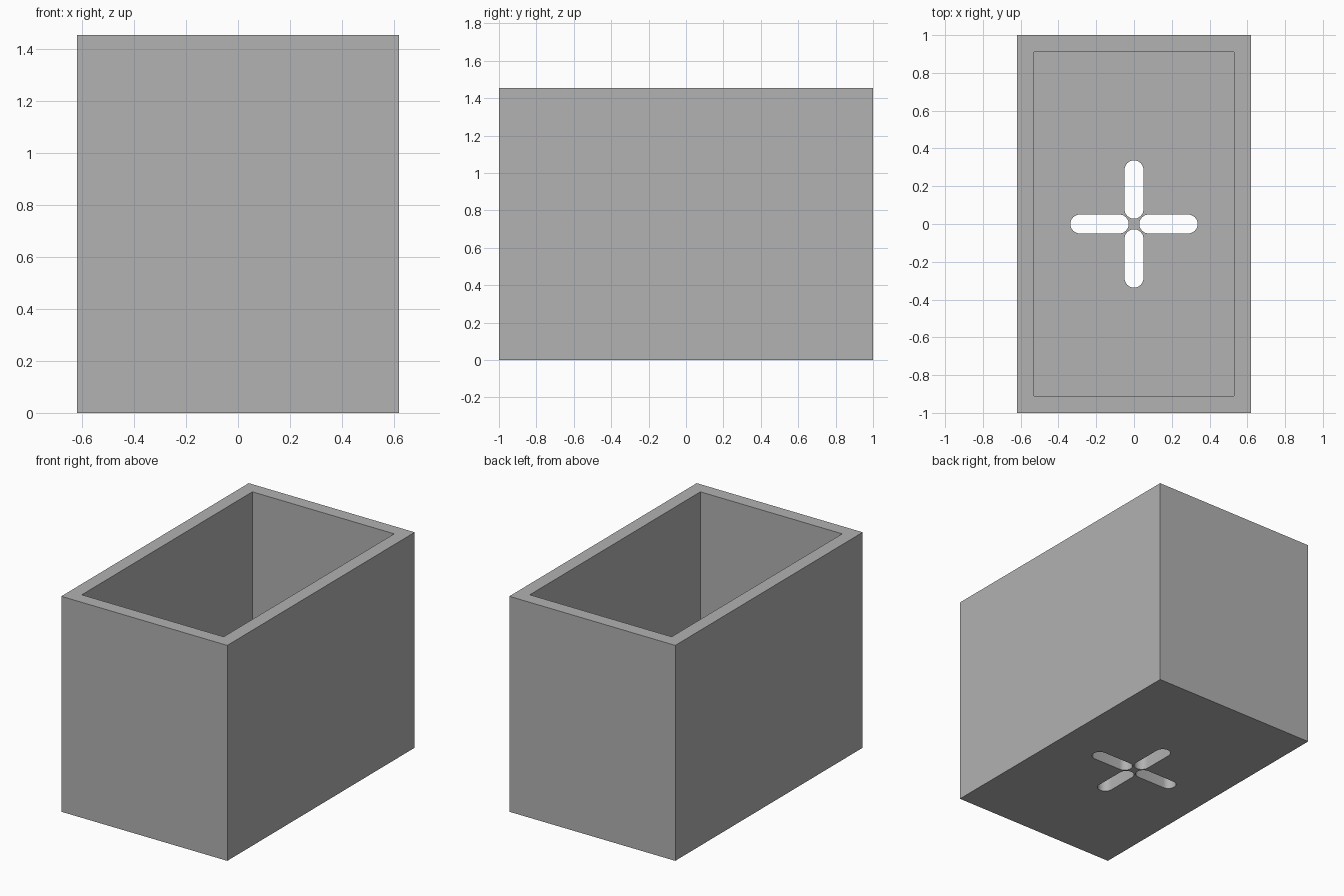
import bpy
import math

old = bpy.data.objects.get("Cube")
if old:
    bpy.data.objects.remove(old, do_unlink=True)

WIDTH, LENGTH, HEIGHT, WALL = 1.24, 2.0, 1.455, 0.09
SLOT_IN, SLOT_OUT, SLOT_R = 0.028, 0.337, 0.05

# Single grey material
grey = bpy.data.materials.new("plain grey")
grey.use_nodes = True
colour = (0.445, 0.445, 0.445, 1)
grey.diffuse_color = colour
grey.node_tree.nodes["Principled BSDF"].inputs["Base Color"].default_value = colour


def prism(name, outline, z0, z1):
    """Extrude a counter-clockwise outline between two heights."""
    n = len(outline)
    verts = [(x, y, z) for z in (z0, z1) for x, y in outline]
    faces = [tuple(reversed(range(n))), tuple(range(n, 2 * n))]
    faces += [(i, (i + 1) % n, (i + 1) % n + n, i + n) for i in range(n)]
    mesh = bpy.data.meshes.new(name)
    mesh.from_pydata(verts, [], faces)
    mesh.materials.append(grey)
    obj = bpy.data.objects.new(name, mesh)
    bpy.context.collection.objects.link(obj)
    return obj


def rectangle(w, l):
    return [(-w / 2, -l / 2), (w / 2, -l / 2), (w / 2, l / 2), (-w / 2, l / 2)]


def slot(turn, steps=16):
    """Round-ended slot pointing outwards, turned about the centre."""
    points = []
    for cx, start in ((SLOT_OUT - SLOT_R, -math.pi / 2), (SLOT_IN + SLOT_R, math.pi / 2)):
        for i in range(steps + 1):
            a = start + math.pi * i / steps
            points.append((cx + SLOT_R * math.cos(a), SLOT_R * math.sin(a)))
    c, s = math.cos(turn), math.sin(turn)
    return [(x * c - y * s, x * s + y * c) for x, y in points]


# Open box with a cavity and four drain slots
box = prism("planter_box", rectangle(WIDTH, LENGTH), 0, HEIGHT)
cutters = [prism("cavity_cutter", rectangle(WIDTH - 2 * WALL, LENGTH - 2 * WALL), WALL, HEIGHT + 0.2)]
for k in range(4):
    cutters.append(prism("drain_slot_cutter", slot(k * math.pi / 2), -0.1, WALL + 0.1))

for cutter in cutters:
    cutter.hide_render = True
    mod = box.modifiers.new("cut", 'BOOLEAN')
    mod.operation = 'DIFFERENCE'
    mod.solver = 'EXACT'
    mod.object = cutter

# Bake the cuts, then drop the cutters
bpy.context.view_layer.update()
graph = bpy.context.evaluated_depsgraph_get()
result = bpy.data.meshes.new_from_object(box.evaluated_get(graph))
box.modifiers.clear()
box.data = result
box.data.materials.clear()
box.data.materials.append(grey)
for face in box.data.polygons:
    face.material_index = 0
for cutter in cutters:
    bpy.data.objects.remove(cutter, do_unlink=True)

# Smooth slot ends, sharp corners
for obj in bpy.context.selected_objects:
    obj.select_set(False)
box.select_set(True)
bpy.context.view_layer.objects.active = box
bpy.ops.object.shade_smooth_by_angle(angle=math.radians(30))
